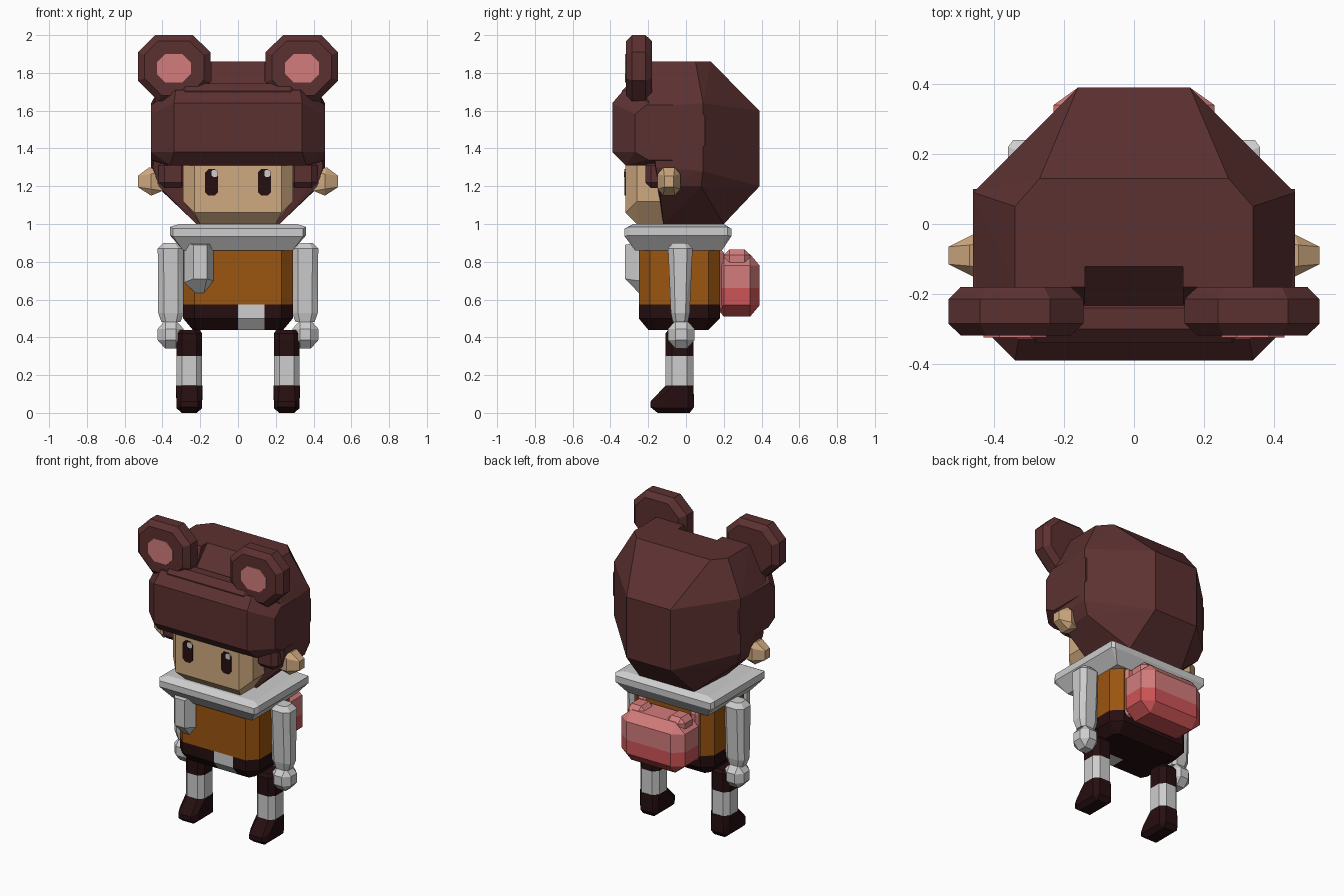
import bpy, bmesh, math
from mathutils import Vector

if "Cube" in bpy.data.objects:
    bpy.data.objects.remove(bpy.data.objects["Cube"])


def mat(name, r, g, b):
    lin = [((c / 255 + 0.055) / 1.055) ** 2.4 if c > 10 else c / 255 / 12.92 for c in (r, g, b)]
    m = bpy.data.materials.new(name)
    m.diffuse_color = (*lin, 1)
    m.use_nodes = True
    m.node_tree.nodes["Principled BSDF"].inputs["Base Color"].default_value = m.diffuse_color
    return m


HAIR = mat("hair_brown", 92, 49, 49)
SKIN = mat("skin_tan", 208, 170, 128)
CLOTH = mat("cloth_grey", 205, 205, 205)
SHIRT = mat("shirt_orange", 155, 85, 16)
DARK = mat("dark_maroon", 38, 14, 16)
PINK = mat("soft_pink", 212, 124, 124)
RED = mat("bag_red", 206, 84, 86)


def hull(name, pts, mats, cuts=(), rule=None, mirror=False):
    """Convex solid from points; cuts are (axis, value) planes, rule picks a slot from a face centre."""
    if mirror:
        pts = [(s * x, y, z) for x, y, z in pts for s in (-1, 1)]
    bm = bmesh.new()
    for p in pts:
        bm.verts.new(p)
    bmesh.ops.remove_doubles(bm, verts=bm.verts[:], dist=1e-5)
    bmesh.ops.convex_hull(bm, input=bm.verts[:])
    bmesh.ops.delete(bm, geom=[v for v in bm.verts if not v.link_faces], context='VERTS')
    bmesh.ops.dissolve_limit(bm, angle_limit=math.radians(1), verts=bm.verts[:], edges=bm.edges[:])
    for axis, value in cuts:
        n = Vector((0, 0, 0))
        n[axis] = 1
        bmesh.ops.bisect_plane(bm, geom=bm.verts[:] + bm.edges[:] + bm.faces[:],
                               plane_co=n * value, plane_no=n)
    bmesh.ops.recalc_face_normals(bm, faces=bm.faces[:])
    if rule:
        for f in bm.faces:
            f.material_index = rule(f.calc_center_median())
    me = bpy.data.meshes.new(name)
    bm.to_mesh(me)
    bm.free()
    for m in mats:
        me.materials.append(m)
    ob = bpy.data.objects.new(name, me)
    bpy.context.collection.objects.link(ob)
    return ob


def box(name, xr, yr, zr, ch, mats, **kw):
    """Box with every edge chamfered by ch = (cx, cy, cz)."""
    c = [sum(r) / 2 for r in (xr, yr, zr)]
    h = [abs(r[1] - r[0]) / 2 for r in (xr, yr, zr)]
    pts = []
    for sx in (-1, 1):
        for sy in (-1, 1):
            for sz in (-1, 1):
                for full in range(3):
                    d = [h[i] - (0 if i == full else ch[i]) for i in range(3)]
                    pts.append((c[0] + sx * d[0], c[1] + sy * d[1], c[2] + sz * d[2]))
    return hull(name, pts, mats, **kw)


def plate(name, cx, cz, w, h, cut, y, m):
    """Thin octagonal plate facing the front."""
    a, b = w / 2, h / 2
    o = [(a, b - cut), (a - cut, b), (a, cut - b), (a - cut, -b)]
    return hull(name, [(cx + s * x, yy, cz + z) for x, z in o for s in (-1, 1)
                       for yy in (y, y + 0.008)], [m])


# Hair: large faceted shell, with a notch between the round ears
crown = hull("hair_crown", [
    (.27, .13, 1.86), (.34, .05, 1.86), (.34, -.18, 1.86), (.40, -.24, 1.72),
    (.16, .39, 1.60), (.16, .39, 1.20), (.46, .09, 1.64), (.46, .09, 1.28),
    (.46, -.18, 1.62), (.45, -.16, 1.30), (.20, .20, 1.0), (.22, -.12, 1.0),
    (.42, -.14, 1.2), (.43, .08, 1.2)], [HAIR], mirror=True)
cutter = hull("notch_cutter", [(.14, -.12, 1.861), (.14, -.12, 1.95), (.14, -.24, 1.73),
                               (.14, -.32, 1.73), (.14, -.32, 1.95)], [HAIR], mirror=True)
cutter.hide_render = True
cutter.hide_viewport = True
cutter.display_type = 'WIRE'
mod = crown.modifiers.new("notch", 'BOOLEAN')
mod.operation = 'DIFFERENCE'
mod.solver = 'EXACT'
mod.object = cutter

hull("hair_fringe", [
    (.34, -.39, 1.38), (.34, -.39, 1.64), (.33, -.33, 1.71), (.36, -.32, 1.31),
    (.46, -.27, 1.38), (.46, -.27, 1.58), (.46, -.21, 1.63), (.46, -.20, 1.34),
    (.46, .04, 1.34), (.46, .04, 1.63), (.46, .10, 1.42), (.46, .10, 1.57),
    (.40, .04, 1.31), (.38, .0, 1.70)], [HAIR], mirror=True)
box("hair_band", (-.32, .32), (-.34, -.2), (1.62, 1.745), (.04, .04, .04), [HAIR])

# Head: face, eyes and ears
hull("face", [
    (.23, -.32, 1.06), (.23, -.32, 1.36), (.29, -.26, 1.12), (.29, -.26, 1.36),
    (.20, -.26, 1.0), (.20, -.08, 1.0), (.29, -.05, 1.12), (.29, -.05, 1.36)],
    [SKIN], mirror=True)
for s, side in ((-1, "left"), (1, "right")):
    plate(side + "_eye", s * .14, 1.22, .07, .14, .018, -.325, DARK)
    plate(side + "_eye_glint", s * .14 + .016, 1.268, .034, .036, .008, -.328, CLOTH)
    box(side + "_sideburn", (s * .27, s * .42), (-.215, -.08), (1.19, 1.34), (.03, .03, .03), [HAIR])
    # pointed side ear
    hull(side + "_ear", [(s * x, -.09 + y, 1.225 + z) for x, y, z in (
        (.53, -.025, -.03), (.53, .025, -.03), (.53, -.025, .03), (.53, .025, .03),
        (.46, -.06, -.04), (.46, .06, -.04), (.46, -.06, .04), (.46, .06, .04),
        (.46, -.03, -.075), (.46, .03, -.075), (.47, -.03, .075), (.47, .03, .075),
        (.40, -.04, -.05), (.40, .04, -.05), (.40, -.04, .05), (.40, .04, .05))], [SKIN])
    # round animal ear
    rim = [(.53, 1.91), (.44, 2.0), (.24, 2.0), (.145, 1.91),
           (.145, 1.75), (.24, 1.65), (.42, 1.65), (.53, 1.76)]
    pts = []
    for x, z in rim:
        pts += [(s * x, y, z) for y in (-.285, -.215)]
        pts += [(s * (.34 + (x - .34) * .82), y, 1.825 + (z - 1.825) * .82) for y in (-.318, -.18)]
    hull(side + "_top_ear", pts, [HAIR])
    plate(side + "_top_ear_inner", s * .34, 1.825, .18, .15, .045, -.324, PINK)

# Scarf: wide collar and hanging tail
collar = []
for x, y0, y1, z in ((.31, -.28, .20, 1.0), (.36, -.30, .22, .985), (.345, -.325, .24, .975),
                     (.36, -.30, .22, .94), (.345, -.325, .24, .935), (.29, -.27, .19, .86)):
    collar += [(x, y0, z), (x, y1, z)]
hull("scarf_collar", collar, [CLOTH], mirror=True)
hull("scarf_tail", [
    (-.285, -.26, .90), (-.13, -.26, .90), (-.235, -.322, .89), (-.165, -.322, .89),
    (-.285, -.26, .69), (-.13, -.26, .70), (-.235, -.322, .71), (-.165, -.322, .71),
    (-.225, -.25, .635), (-.18, -.25, .635),
    (-.285, -.23, .69), (-.13, -.23, .70), (-.285, -.23, .90), (-.13, -.23, .90)], [CLOTH])


# Torso: shirt above, trousers below with a light front patch
def torso_rule(c):
    if c.z > .575:
        return 0
    return 2 if 0 < c.x < .14 and c.y < -.1 else 1


torso = []
for x, y0, y1, z in ((.23, -.25, .18, .88), (.29, -.19, .12, .88), (.23, -.25, .18, .50),
                     (.29, -.19, .12, .50), (.22, -.20, .12, .44), (.24, -.16, .09, .44)):
    torso += [(x, y0, z), (x, y1, z)]
hull("torso", torso, [SHIRT, DARK, CLOTH], mirror=True, rule=torso_rule,
     cuts=((2, .575), (0, 0), (0, .14), (1, -.1)))

# Arms, hands and legs
for s, side in ((-1, "left"), (1, "right")):
    arm = []
    for z, hx, hy in ((.90, .04, .04), (.87, .07, .065), (.53, .068, .05), (.48, .05, .04)):
        cx, cy = .355, -.03
        for a, b in ((hx, hy * .55), (hx * .55, hy)):
            arm += [(s * (cx + i * a), cy + j * b, z) for i in (-1, 1) for j in (-1, 1)]
    hull(side + "_arm", arm, [CLOTH])
    box(side + "_hand", (s * .288, s * .425), (-.095, .045), (.34, .49), (.04, .04, .045), [CLOTH])

    leg = []
    for z, h in ((.44, .055), (.42, .068), (.10, .068)):
        for a, b in ((h, h * .55), (h * .55, h)):
            leg += [(s * .258 + i * a, -.035 + j * b * 1.08, z) for i in (-1, 1) for j in (-1, 1)]
    hull(side + "_leg", leg, [DARK, CLOTH], cuts=((2, .30), (2, .145)),
         rule=lambda c: 1 if .145 < c.z < .30 else 0)
    boot = []
    for hx, y0, y1, z in ((.04, -.15, .02, 0), (.068, -.15, .01, .025), (.045, -.188, .042, .03),
                          (.045, -.188, .042, .06), (.068, -.14, .01, .075),
                          (.04, -.108, .04, .145), (.07, -.07, .01, .145)):
        boot += [(s * .258 + i * hx, y, z) for i in (-1, 1) for y in (y0, y1)]
    hull(side + "_boot", boot, [DARK])

# Backpack: two-tone body with knobs on top
box("backpack", (-.23, .23), (.15, .39), (.51, .84), (.07, .05, .06), [PINK, RED],
    cuts=((2, .66),), rule=lambda c: 0 if c.z > .66 else 1)
for s, side in ((-1, "left"), (1, "right")):
    box(side + "_bag_knob", (s * .08, s * .21), (.20, .34), (.76, .865), (.03, .03, .03), [PINK])
    box(side + "_bag_strap", (s * .16, s * .22), (.12, .20), (.54, .87), (.015, .02, .02), [PINK])
